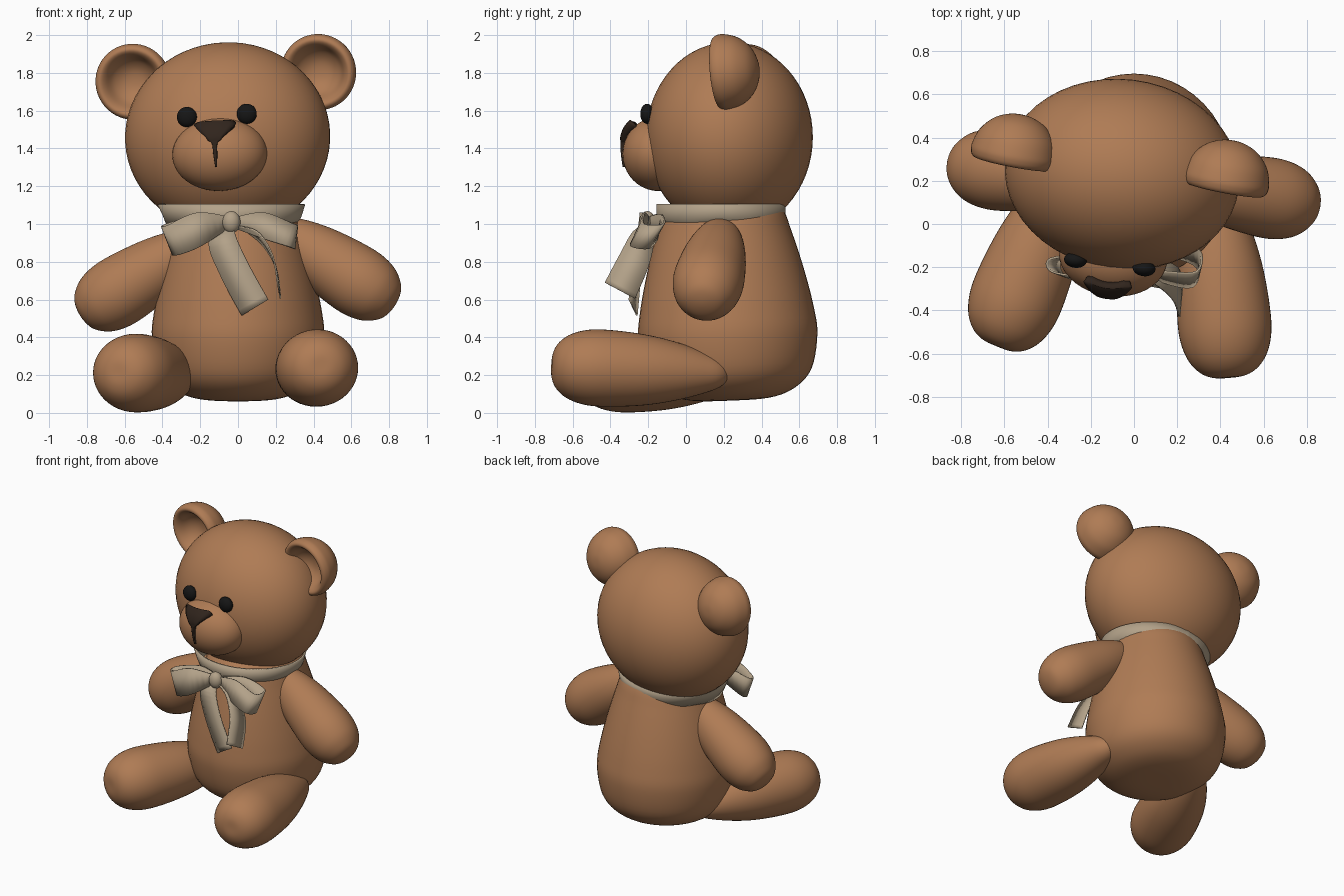
import bpy, bmesh, math
from mathutils import Vector, Matrix

if "Cube" in bpy.data.objects:
    bpy.data.objects.remove(bpy.data.objects["Cube"])


def mat(name, rgb):
    m = bpy.data.materials.new(name)
    m.diffuse_color = (*rgb, 1)
    m.use_nodes = True
    m.node_tree.nodes["Principled BSDF"].inputs["Base Color"].default_value = m.diffuse_color
    return m


FUR = mat("fur", (0.43, 0.20, 0.09))
CLOTH = mat("cloth", (0.45, 0.36, 0.25))
BLACK = mat("black", (0.008, 0.008, 0.008))
DARK = mat("dark_brown", (0.03, 0.018, 0.012))


def make(name, bm, material, matrix=None):
    bmesh.ops.recalc_face_normals(bm, faces=bm.faces)
    me = bpy.data.meshes.new(name)
    bm.to_mesh(me)
    bm.free()
    for p in me.polygons:
        p.use_smooth = True
    me.materials.append(material)
    ob = bpy.data.objects.new(name, me)
    bpy.context.collection.objects.link(ob)
    if matrix:
        ob.matrix_world = matrix
    return ob


def spline(pts, first, last, n=5):
    """Catmull-Rom curve through pts with given phantom end points."""
    p = [Vector(q) for q in [first, *pts, last]]
    out = []
    for i in range(1, len(p) - 2):
        a, b, c, d = p[i - 1:i + 3]
        for k in range(n):
            t = k / n
            out.append(0.5 * (2 * b + (c - a) * t + (2 * a - 5 * b + 4 * c - d) * t * t
                              + (3 * b - a - 3 * c + d) * t ** 3))
    return out + [p[-2]]


def lathe(name, profile, start, end, matrix=Matrix(), scale=(1, 1), seg=48):
    """Revolve (distance, radius) points around the axis start -> end."""
    start, axis = Vector(start), Vector(end) - Vector(start)
    rot = axis.to_track_quat('Z', 'Y').to_matrix().to_4x4()
    (t1, r1), (t2, r2) = profile[1], profile[-2]
    pts = spline(profile, (t1, -r1), (t2, -r2))
    bm = bmesh.new()
    poles = [bm.verts.new((0, 0, pts[i][0])) for i in (0, -1)]
    rings = [[bm.verts.new((max(r, .001) * scale[0] * math.cos(2 * math.pi * k / seg),
                            max(r, .001) * scale[1] * math.sin(2 * math.pi * k / seg), t))
              for k in range(seg)] for t, r in pts[1:-1]]
    for k in range(seg):
        j = (k + 1) % seg
        for a, b in zip(rings, rings[1:]):
            bm.faces.new((a[k], a[j], b[j], b[k]))
        bm.faces.new((poles[0], rings[0][j], rings[0][k]))
        bm.faces.new((poles[1], rings[-1][k], rings[-1][j]))
    return make(name, bm, FUR, matrix @ Matrix.Translation(start) @ rot)


def ball(name, loc, size, material, matrix=Matrix()):
    bm = bmesh.new()
    bmesh.ops.create_uvsphere(bm, u_segments=48, v_segments=32, radius=1)
    return make(name, bm, material,
                matrix @ Matrix.Translation(loc) @ Matrix.Diagonal((*size, 1)))


def sheet(name, rows, material, thick, matrix=None):
    """Thin cloth-like surface through rows of points."""
    cols = [spline(c, c[0], c[-1]) for c in zip(*rows)]
    bm = bmesh.new()
    v = [[bm.verts.new(p) for p in c] for c in cols]
    for a, b in zip(v, v[1:]):
        for i in range(len(a) - 1):
            bm.faces.new((a[i], a[i + 1], b[i + 1], b[i]))
    bmesh.ops.remove_doubles(bm, verts=bm.verts, dist=0.0001)
    ob = make(name, bm, material, matrix)
    ob.data.set_sharp_from_angle(angle=math.radians(40))
    mod = ob.modifiers.new("thickness", 'SOLIDIFY')
    mod.thickness, mod.offset = thick, 0
    return ob


# Body
lathe("body", [(0, 0), (.008, .2), (.055, .33), (.155, .42), (.335, .456), (.485, .442),
               (.685, .40), (.885, .345), (1.01, .30), (1.09, .2), (1.13, 0)],
      (0, .235, .065), (0, .19, 1.2), scale=(1, 1.04))

# Head, turned and tilted a little
HEAD = (Matrix.Translation((-.055, .23, 1.46)) @ Matrix.Rotation(math.radians(-7), 4, 'Z')
        @ Matrix.Rotation(math.radians(-3), 4, 'Y'))
ball("head", (0, 0, 0), (.545, .44, .502), FUR, HEAD)
ball("muzzle", (0, -.38, -.09), (.252, .187, .195), FUR, HEAD)

# Eyes and dished ears
ear = [(.12, 0), (.11, .06), (.075, .11), (.02, .145), (0, .168), (.004, .187), (.025, .199),
       (.06, .2), (.13, .177), (.19, .125), (.222, .06), (.23, 0)]
for side, s in (("left", -1), ("right", 1)):
    ball(side + "_eye", (s * .16, -.42, .115), (.053, .036, .053), BLACK, HEAD)
    c = Vector((s * .495, -.012, .315))
    lathe(side + "_ear", ear, c, c + Vector((.07, 1, .09)), HEAD)

# Nose with mouth line
nose = []
for z, w, y in [(.068, .075, -.54), (.055, .103, -.553), (.03, .08, -.57), (0, .045, -.58),
                (-.02, .025, -.58), (-.035, .012, -.58), (-.09, .009, -.577), (-.155, .004, -.568)]:
    nose.append([(w * k / 3, y + .027 + 3 * (w * k / 3) ** 2, z) for k in range(-3, 4)])
sheet("nose", nose, DARK, .055, HEAD)

# Arms
arm = [(0, 0), (.015, .08), (.055, .13), (.12, .168), (.22, .187), (.36, .18), (.52, .157),
       (.66, .118), (.74, .07), (.77, 0)]
lathe("left_arm", arm, (-.835, .275, .515), (-.22, .2, .90))
lathe("right_arm", arm, (.83, .085, .57), (.22, .19, .965))

# Legs
leg = [(0, 0), (.004, .07), (.035, .13), (.1, .178), (.2, .205), (.33, .206), (.5, .19),
       (.65, .16), (.8, .115), (.9, .07), (.95, 0)]
lathe("left_leg", leg, (-.635, -.565, .215), (-.29, .28, .20), scale=(1.03, 1))
lathe("right_leg", leg, (.44, -.71, .25), (.36, .24, .205), scale=(1.04, .98))

# Neck ribbon
collar = []
for k in range(25):
    a = 2 * math.pi * k / 24
    x, y = math.sin(a), math.cos(a)
    wob = .008 * math.sin(5 * a)
    collar.append([(-.03 + .335 * x, .185 + .315 * y, .98 - .01 * abs(y) + wob),
                   (-.03 + .36 * x, .185 + .335 * y, 1.04),
                   (-.035 + .385 * x, .185 + .335 * y, 1.105)])
sheet("neck_ribbon", collar, CLOTH, .012)

# Bow loops, knot and tails
sheet("left_bow_loop", [
    [(-.06, -.2, .97), (-.05, -.2, 1.04)], [(-.2, -.26, .88), (-.22, -.24, 1.06)],
    [(-.32, -.24, .835), (-.38, -.22, .99)], [(-.335, -.17, .85), (-.385, -.16, 1.0)],
    [(-.2, -.16, .92), (-.2, -.15, 1.05)], [(-.05, -.19, .97), (-.04, -.19, 1.04)]], CLOTH, .01)
sheet("right_bow_loop", [
    [(0, -.2, .97), (0, -.2, 1.04)], [(.14, -.27, .92), (.14, -.22, 1.06)],
    [(.27, -.29, .88), (.29, -.22, 1.0)], [(.29, -.2, .87), (.3, -.12, 1.0)],
    [(.15, -.15, .93), (.15, -.13, 1.05)], [(0, -.19, .97), (0, -.19, 1.04)]], CLOTH, .01)
ball("bow_knot", (-.035, -.205, 1.01), (.048, .042, .058), CLOTH)
sheet("left_bow_tail", [
    [(-.06, -.2, .98), (-.02, -.2, 1.0)], [(-.155, -.21, .9), (-.01, -.24, .93)],
    [(-.09, -.24, .72), (.06, -.28, .78)], [(.02, -.26, .515), (.16, -.30, .60)]], CLOTH, .008)
sheet("right_bow_tail", [
    [(-.02, -.21, .99), (0, -.18, .99)], [(.1, -.28, .96), (.12, -.17, .9)],
    [(.18, -.35, .84), (.2, -.2, .77)], [(.21, -.43, .69), (.225, -.27, .605)]], CLOTH, .008)
